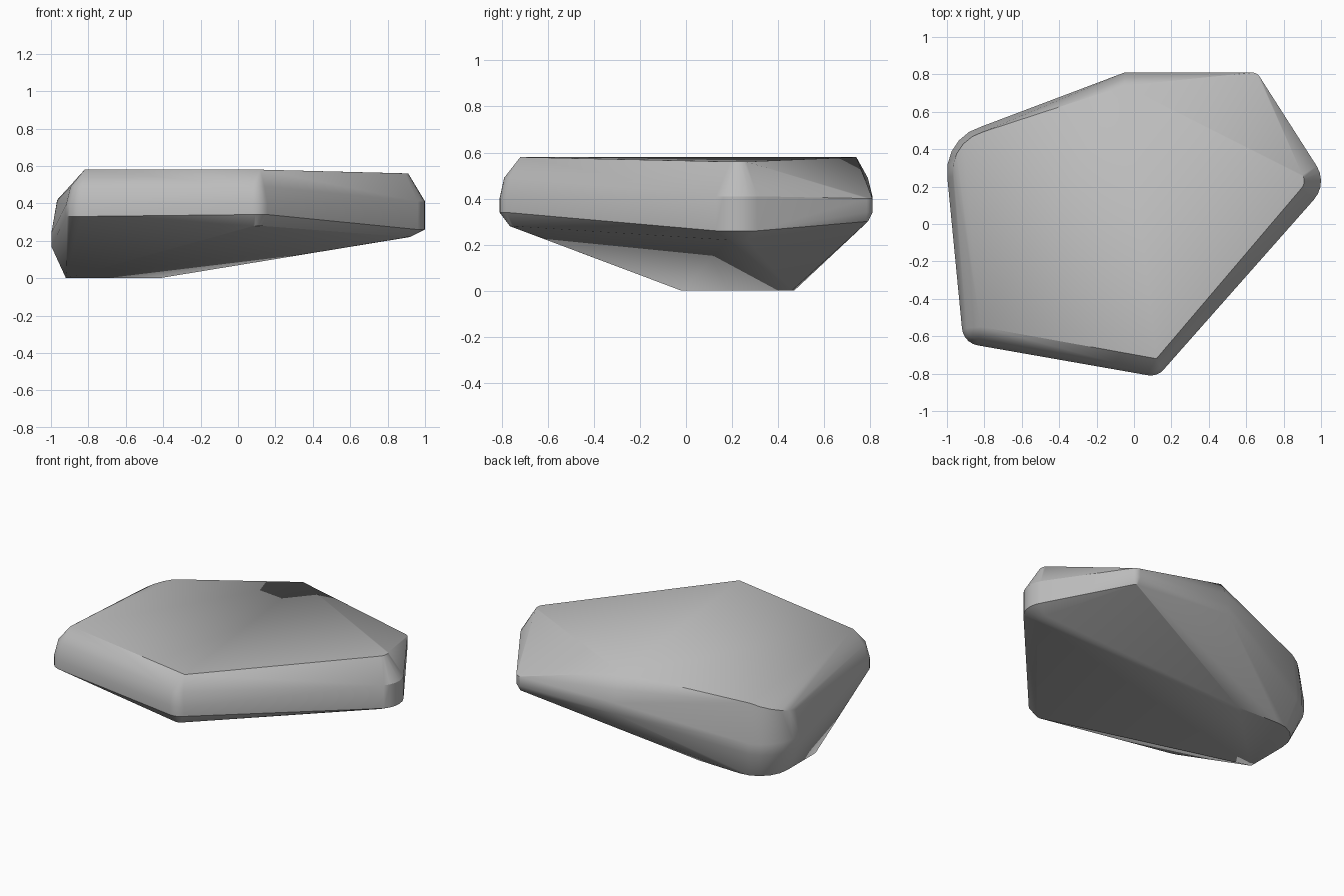
import bpy, bmesh
from math import cos, sin, radians

cube = bpy.data.objects.get("Cube")
if cube:
    bpy.data.objects.remove(cube)

stone = bpy.data.materials.new("grey stone")
stone.use_nodes = True
grey = (0.5, 0.5, 0.5, 1)
stone.diffuse_color = grey
stone.node_tree.nodes["Principled BSDF"].inputs["Base Color"].default_value = grey

bm = bmesh.new()


def arc(centre, radius, start, end, low, high=None, steps=5):
    """Points around a rounded corner, optionally rising from low to high."""
    high = low if high is None else high
    for i in range(steps + 1):
        t = i / steps
        a = radians(start + (end - start) * t)
        bm.verts.new((centre[0] + radius * cos(a), centre[1] + radius * sin(a),
                      low + (high - low) * t))


def corner(centre, start, end, rings):
    for radius, z in rings:
        arc(centre, radius, start, end, z)


# Front corners: upright wall with a soft shoulder and undercut
corner((-0.82, -0.55), 185, 260, [(0.1, 0.33), (0.1, 0.39), (0.075, 0.49)])
bm.verts.new((-0.82, -0.55, 0.58))
corner((0.09, -0.72), 260, 318, [(0.045, 0.28), (0.09, 0.34), (0.09, 0.40), (0.07, 0.49)])
bm.verts.new((0.12, -0.72, 0.58))

# Pointed side
corner((0.85, 0.23), -42, 32, [(0.07, 0.22), (0.15, 0.26), (0.15, 0.41), (0.06, 0.56)])

# Back corners
corner((0.63, 0.76), 30, 90, [(0.03, 0.30), (0.05, 0.34), (0.05, 0.40)])
for y, z in [(0.81, 0.34), (0.81, 0.41), (0.79, 0.49), (0.74, 0.58)]:
    bm.verts.new((-0.05, y, z))

# Broad rounded end, with a slanting upper rim
corner((-0.75, 0.28), 105, 187, [(0.25, 0.17), (0.25, 0.24)])
arc((-0.75, 0.28), 0.22, 105, 187, 0.49, 0.40)

# Small foot the stone rests on
arc((-0.72, 0.27), 0.2, 90, 180, 0)
for x, y in [(-0.92, -0.02), (-0.42, 0.46)]:
    bm.verts.new((x, y, 0))

# Wrap the corners into one solid
hull = bmesh.ops.convex_hull(bm, input=bm.verts)
spare = {g for g in hull["geom_interior"] + hull["geom_unused"]
         if isinstance(g, bmesh.types.BMVert)}
bmesh.ops.delete(bm, geom=list(spare), context="VERTS")
bmesh.ops.recalc_face_normals(bm, faces=bm.faces)

mesh = bpy.data.meshes.new("rock")
bm.to_mesh(mesh)
bm.free()
mesh.materials.append(stone)
rock = bpy.data.objects.new("rock", mesh)
bpy.context.collection.objects.link(rock)

bpy.ops.object.select_all(action="DESELECT")
rock.select_set(True)
bpy.context.view_layer.objects.active = rock
bpy.ops.object.shade_smooth_by_angle(angle=radians(30))
